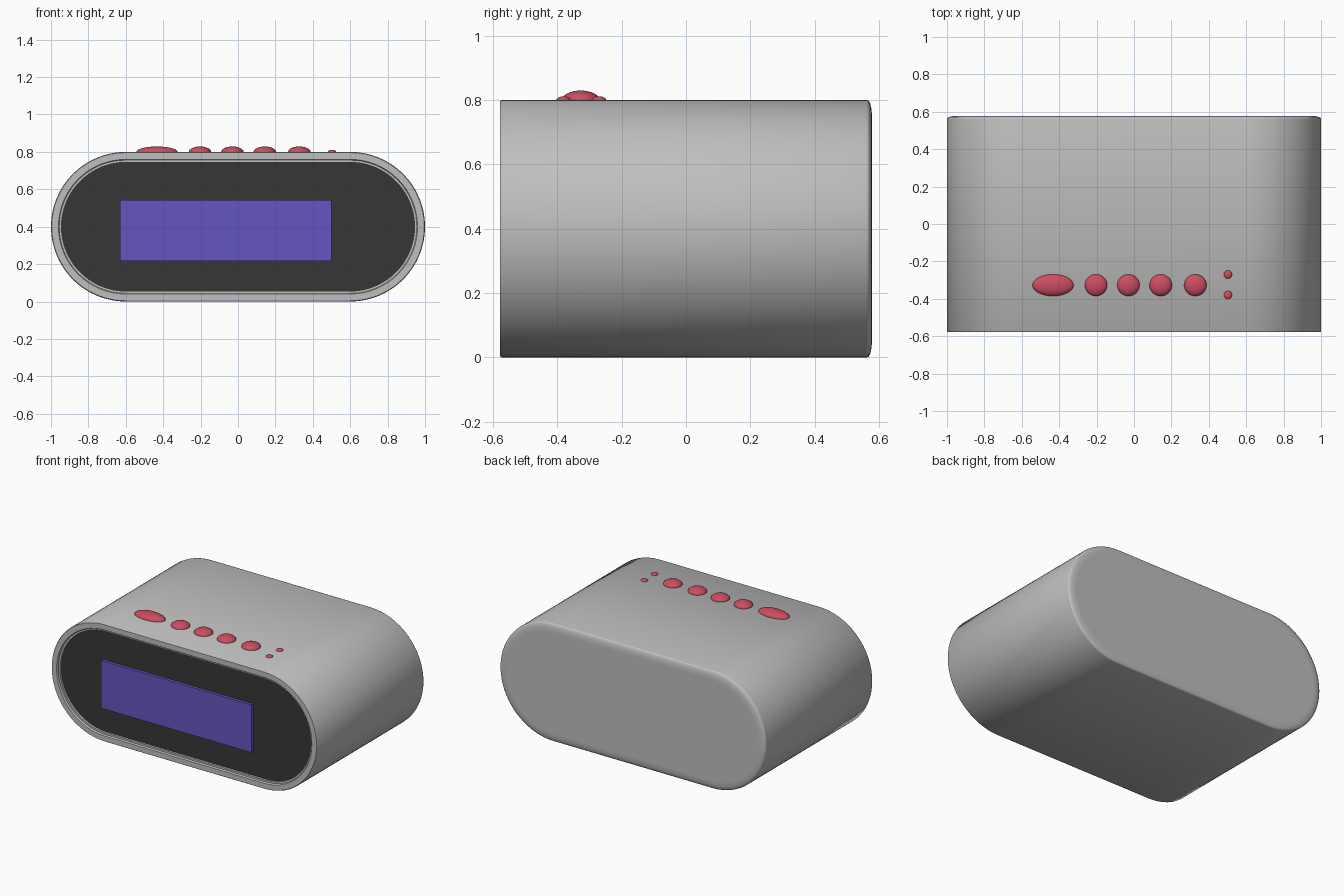
import bpy, bmesh, math
from mathutils import Matrix

cube = bpy.data.objects.get("Cube")
if cube:
    bpy.data.objects.remove(cube, do_unlink=True)

HALF_STRAIGHT, RADIUS, MID_Z = 0.6, 0.4, 0.4


def material(name, rgb):
    mat = bpy.data.materials.new(name)
    mat.use_nodes = True
    mat.diffuse_color = (*rgb, 1)
    mat.node_tree.nodes["Principled BSDF"].inputs["Base Color"].default_value = (*rgb, 1)
    return mat


grey = material("silver grey", (0.52, 0.52, 0.52))
black = material("charcoal", (0.037, 0.037, 0.037))
violet = material("screen violet", (0.13, 0.09, 0.53))
red = material("button red", (0.60, 0.075, 0.12))


def finish(name, bm, mat, angle):
    bmesh.ops.recalc_face_normals(bm, faces=bm.faces[:])
    mesh = bpy.data.meshes.new(name)
    bm.to_mesh(mesh)
    bm.free()
    mesh.materials.append(mat)
    obj = bpy.data.objects.new(name, mesh)
    bpy.context.collection.objects.link(obj)
    bpy.ops.object.select_all(action="DESELECT")
    obj.select_set(True)
    bpy.context.view_layer.objects.active = obj
    bpy.ops.object.shade_smooth_by_angle(angle=math.radians(angle))
    return obj


def stadium_ring(bm, inset, y, steps=32):
    """Pill-shaped outline in the xz plane."""
    ring = []
    for side in (1, -1):
        for i in range(steps + 1):
            a = side * math.pi / 2 - math.pi * i / steps
            # right half sweeps top to bottom, left half bottom to top
            r = RADIUS - inset
            ring.append(bm.verts.new((side * HALF_STRAIGHT + r * math.cos(a),
                                      y, MID_Z + r * math.sin(a))))
    return ring


def stadium_loft(name, profile, mat, angle):
    bm = bmesh.new()
    rings = [stadium_ring(bm, inset, y) for inset, y in profile]
    n = len(rings[0])
    for a, b in zip(rings, rings[1:]):
        for i in range(n):
            j = (i + 1) % n
            bm.faces.new((a[i], a[j], b[j], b[i]))
    bm.faces.new(rings[0])
    bm.faces.new(rings[-1])
    return finish(name, bm, mat, angle)


# Housing: softened back edge, straight sleeve, stepped front rim
stadium_loft("housing", [
    (0.056, 0.578), (0.05, 0.578), (0.028, 0.576), (0.01, 0.572),
    (0.002, 0.567), (0, 0.56), (0, -0.572), (0.004, -0.578),
    (0.04, -0.578), (0.044, -0.573), (0.044, -0.565),
    (0.056, -0.565), (0.056, -0.53)], grey, 50)

# Dark face plate set inside the rim
stadium_loft("face_plate", [(0.056, -0.52), (0.056, -0.55)], black, 30)

# Raised display
bm = bmesh.new()
bmesh.ops.create_cube(bm, size=1, matrix=Matrix.Translation((-0.065, -0.555, 0.38))
                      @ Matrix.Diagonal((1.13, 0.03, 0.325, 1)))
finish("display_screen", bm, violet, 30)


def button(name, x, y, rx, ry, rz):
    bm = bmesh.new()
    bmesh.ops.create_uvsphere(bm, u_segments=32, v_segments=16, radius=1,
                              matrix=Matrix.Translation((x, y, 0.8))
                              @ Matrix.Diagonal((rx, ry, rz, 1)))
    finish(name, bm, red, 60)


# Top controls: one wide button, four round ones, two small dots
button("wide_button", -0.433, -0.327, 0.11, 0.058, 0.029)
for i, x in enumerate((-0.203, -0.03, 0.143, 0.328)):
    button(f"round_button_{i + 1}", x, -0.327, 0.06, 0.058, 0.029)
for i, y in enumerate((-0.27, -0.38)):
    button(f"indicator_dot_{i + 1}", 0.502, y, 0.022, 0.022, 0.011)
